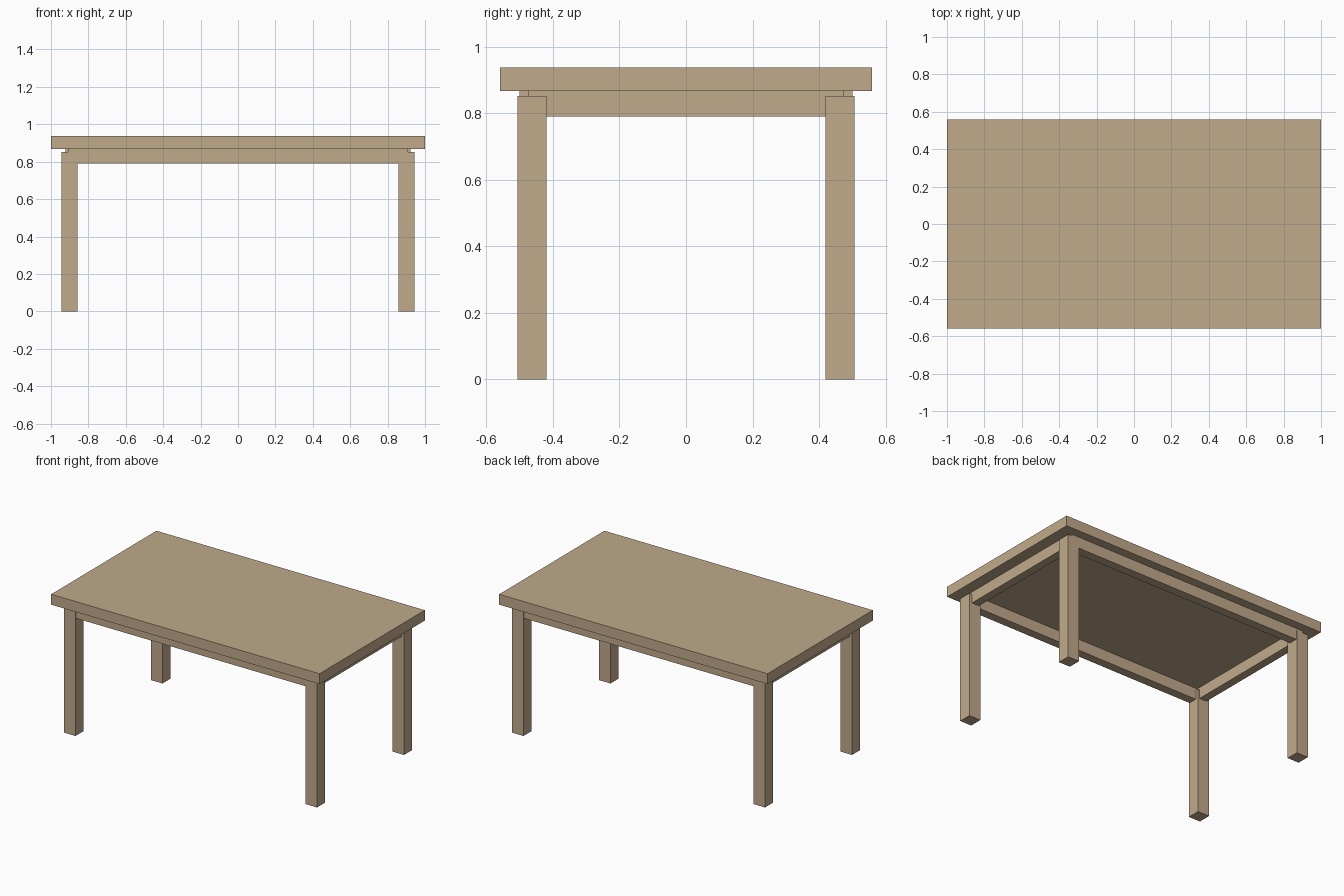
import bpy

if "Cube" in bpy.data.objects:
    bpy.data.objects.remove(bpy.data.objects["Cube"])


def box(name, lo, hi, mat):
    """Axis-aligned box between two corners."""
    bpy.ops.mesh.primitive_cube_add(size=1)
    ob = bpy.context.object
    ob.name = name
    ob.location = [(a + b) / 2 for a, b in zip(lo, hi)]
    ob.scale = [b - a for a, b in zip(lo, hi)]
    bpy.ops.object.transform_apply(location=True, rotation=False, scale=True)
    ob.data.materials.append(mat)
    return ob


def mirror(ob, x, y):
    """Repeat a part across the table centre."""
    mod = ob.modifiers.new("Mirror", 'MIRROR')
    mod.use_axis = (x, y, False)
    mod.use_mirror_merge = False


wood = bpy.data.materials.new("wood")
wood.diffuse_color = (0.53, 0.40, 0.26, 1)
wood.use_nodes = True
wood.node_tree.nodes["Principled BSDF"].inputs["Base Color"].default_value = wood.diffuse_color

# Thick table top
box("table_top", (-1, -0.56, 0.867), (1, 0.56, 0.937), wood)

# Four square legs, stopping just short of the top
legs = box("legs", (0.857, 0.42, 0), (0.943, 0.506, 0.852), wood)
mirror(legs, True, True)

# Long rails, front and back
long_rails = box("long_rails", (-0.91, 0.442, 0.791), (0.91, 0.501, 0.867), wood)
mirror(long_rails, False, True)

# Short rails, left and right
short_rails = box("short_rails", (0.868, -0.475, 0.791), (0.923, 0.475, 0.867), wood)
mirror(short_rails, True, False)
